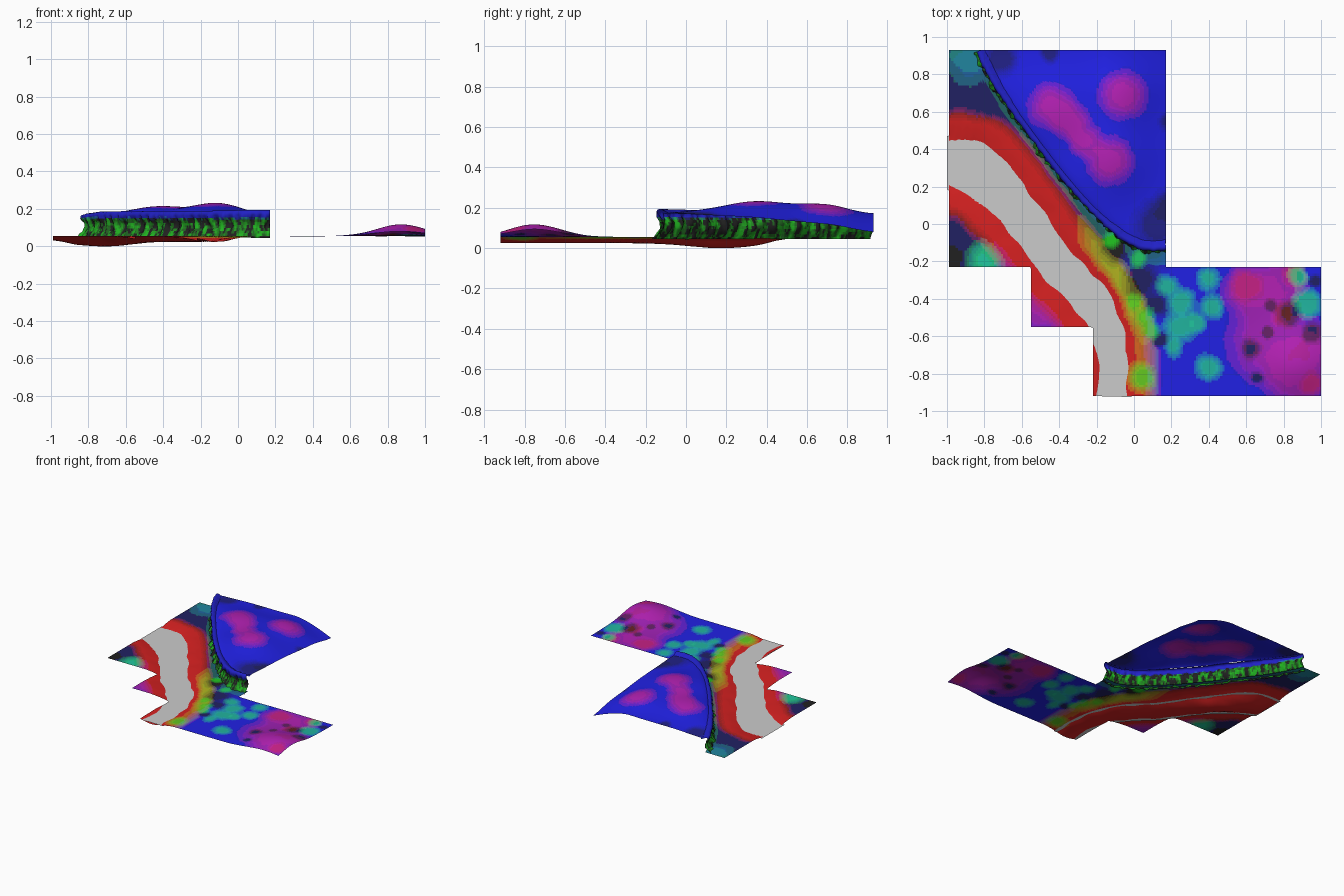
import bpy, math
from mathutils import Vector, noise

if "Cube" in bpy.data.objects:
    bpy.data.objects.remove(bpy.data.objects["Cube"])

# ---------- helpers ----------
def ss(a, b, t):
    t = max(0.0, min(1.0, (t - a) / (b - a)))
    return t * t * (3 - 2 * t)

def mix(a, b, t):
    return tuple(p + (q - p) * t for p, q in zip(a, b))

def gauss(x, y, cx, cy, s):
    return math.exp(-0.5 * ((x - cx) ** 2 + (y - cy) ** 2) / s ** 2)

def n3(x, y, z=0.0):
    return noise.noise(Vector((x, y, z)))

def spline(pts, steps):
    """Smooth curve through control points of any dimension."""
    out = []
    ext = [pts[0]] + pts + [pts[-1]]
    for i in range(len(pts) - 1):
        p0, p1, p2, p3 = ext[i:i + 4]
        for k in range(steps):
            t = k / steps
            out.append(tuple(0.5 * (2 * b + (c - a) * t + (2 * a - 5 * b + 4 * c - d) * t * t
                                    + (3 * b - a - 3 * c + d) * t ** 3)
                             for a, b, c, d in zip(p0, p1, p2, p3)))
    return out + [pts[-1]]

def side(path, i):
    """Unit vector pointing to the right of travel."""
    a, b = path[max(i - 1, 0)], path[min(i + 1, len(path) - 1)]
    dx, dy = b[0] - a[0], b[1] - a[1]
    d = math.hypot(dx, dy)
    return dy / d, -dx / d

mats = {}
def material(c):
    key = tuple(round(max(0, min(1, v)) * 9) for v in c)
    if key not in mats:
        m = bpy.data.materials.new("paint_%d_%d_%d" % key)
        m.diffuse_color = tuple(0.015 + 0.985 * k / 9 for k in key) + (1,)
        m.use_nodes = True
        m.node_tree.nodes["Principled BSDF"].inputs["Base Color"].default_value = m.diffuse_color
        mats[key] = m
    return mats[key]

def surface(name, patches, paint=None):
    """Smooth sheet from (nu, nv, f(i, j)) patches, painted per face."""
    verts, faces = [], []
    for nu, nv, f in patches:
        o = len(verts)
        verts += [f(i, j) for i in range(nu + 1) for j in range(nv + 1)]
        for i in range(nu):
            for j in range(nv):
                a = o + i * (nv + 1) + j
                faces.append((a, a + nv + 1, a + nv + 2, a + 1))
    me = bpy.data.meshes.new(name)
    me.from_pydata(verts, [], faces)
    slots = {}
    for p in me.polygons:
        p.use_smooth = True
        if paint:
            m = material(paint(*p.center))
            if m.name not in slots:
                slots[m.name] = len(me.materials)
                me.materials.append(m)
            p.material_index = slots[m.name]
    ob = bpy.data.objects.new(name, me)
    bpy.context.collection.objects.link(ob)
    return ob

def patch(x0, x1, ylo, yhi, nu, nv, height):
    def f(i, j):
        x = x0 + (x1 - x0) * i / nu
        a, b = ylo(x), yhi(x)
        y = a + (b - a) * j / nv
        return x, y, height(x, y)
    return nu, nv, f

def spots(c, x, y, colour, pts, strength=1.0):
    for cx, cy, r in pts:
        d = math.hypot(x - cx, y - cy) + 0.015 * n3(x * 14, y * 14, cx)
        c = mix(c, colour, strength * (1 - ss(r * 0.35, r * 1.2, d)))
    return c

BLUE, RED, GREEN = (0, 0, .75), (.72, 0, 0), (0, .7, .03)
TEAL, PINK, BLACK = (0, .55, .28), (.5, 0, .36), (0, 0, .01)
OLIVE = (.4, .42, 0)

# ---------- guide lines ----------
river = spline([(-1.08, .34, .1), (-.86, .3, .14), (-.7, .16, .115), (-.55, -.02, .1),
                (-.41, -.22, .1), (-.26, -.37, .1), (-.15, -.55, .085),
                (-.115, -.75, .08), (-.12, -.925, .082)], 8)
cliff = spline([(-.82, .93), (-.79, .86), (-.7, .7), (-.57, .52), (-.42, .32),
                (-.27, .14), (-.13, 0), (-.01, -.09), (.08, -.12), (.17, -.115)], 26)
WATER, FLAT = .037, .054

def cliff_y(x):
    if x < cliff[0][0]:
        return .93
    for a, b in zip(cliff, cliff[1:]):
        if a[0] <= x <= b[0] and b[0] > a[0]:
            return a[1] + (b[1] - a[1]) * (x - a[0]) / (b[0] - a[0])
    return cliff[-1][1]

def bank(x, y):
    """Distance past the shoreline, and the half width there."""
    d, w = min((math.hypot(x - a, y - b), w) for a, b, w in river)
    return d - w + .016 * n3(x * 9, y * 9), w

# ---------- low ground with river bed and hill ----------
def ground_z(x, y):
    e, w = bank(x, y)
    if e > 0:
        z = WATER + (FLAT - WATER) * math.sin(math.pi / 2 * min(1, e / .13))
    else:
        deep = (.013 + .025 * gauss(x, y, -.72, .17, .2)) * (.3 + .7 * ss(-1, -.85, x))
        z = WATER - deep * (1 - max(0, 1 + e / w) ** 2)
    z += .063 * gauss(x, y, .87, -.75, .13)
    return max(0, z + .002 * n3(x * 6, y * 6, 3) * ss(.1, .4, x))

def ground_paint(x, y, z):
    c = BLUE
    e, w = bank(x, y)
    if x < .2:
        gap = cliff_y(x) - y
        if x < -.75 or gap < .5:
            c = mix(c, BLACK, .9 * ss(-.35, .1, y - .4 * x + .1) * (1 - ss(.12, .2, x)))
        c = mix(c, (0, .2, .2), .8 * (1 - ss(.03, .15, gap)))
    c = spots(c, x, y, (0, .2, .35), [(-.88, .85, .13)], .8)
    c = spots(c, x, y, TEAL, [(.25, -.42, .09), (.25, -.55, .1), (.17, -.33, .07), (.21, -.66, .06),
                              (.4, -.77, .08), (.4, -.29, .07), (.42, -.44, .07), (.33, -.53, .06)], .8)
    c = spots(c, x, y, PINK, [(.75, -.62, .27), (.62, -.36, .16), (.87, -.8, .2), (.95, -.65, .12),
                              (.78, -.33, .16), (-.5, -.48, .1)], .75)
    c = spots(c, x, y, (.65, 0, .12), [(.6, -.33, .1), (.86, -.27, .07), (.8, -.48, .07), (.95, -.85, .07)], .75)
    c = spots(c, x, y, TEAL, [(.88, -.28, .06), (.92, -.43, .09)], .9)
    c = spots(c, x, y, BLACK, [(.63, -.67, .065), (.73, -.44, .04), (.71, -.58, .035), (.66, -.82, .04),
                               (.83, -.48, .08), (.95, -.58, .07), (.97, -.3, .04), (-.99, -.18, .09)], .85)
    c = spots(c, x, y, TEAL, [(-.79, -.19, .11)], 1)
    # wet shore: red band, olive and green towards the east bank
    c = mix(c, RED, 1 - ss(.07, .19, e))
    if x > -.45 and y < .05 and e > 0 and x > -.2 - y * .6 - .3:
        east = ss(-.35, -.15, x)
        c = mix(c, OLIVE, east * ss(.02, .08, e) * (1 - ss(.12, .2, e)) * (1 - .7 * ss(-.45, -.7, y)))
    c = spots(c, x, y, BLACK, [(.04, -.31, .11), (.12, -.43, .08), (.14, -.62, .05), (-.1, -.13, .09)], .85)
    return spots(c, x, y, GREEN, [(.06, -.5, .06), (.09, -.57, .05), (.0, -.42, .05), (.04, -.82, .09),
                                  (-.12, -.08, .05), (.02, -.19, .05)], .75)

def const(v):
    return lambda x: v

surface("low_ground", [
    patch(-.99, .17, const(-.23), cliff_y, 96, 80, ground_z),
    patch(-.55, -.22, const(-.55), const(-.23), 28, 28, ground_z),
    patch(-.22, 1, const(-.92), const(-.23), 104, 58, ground_z)], ground_paint)

# ---------- river water ----------
def water_point(i, j):
    x, y, w = river[i]
    sx, sy = side(river, i)
    o = (w + .025) * (1 - 2 * j)
    x, y = x + sx * o, y + sy * o
    return max(x, -.22 if y < -.55 else -1), max(y, -.925), WATER

surface("river_water", [(len(river) - 1, 1, water_point)])

# ---------- rocky cliff wall with rolled rim ----------
profile = spline([(.04, .045), (.024, .068), (.008, .095), (.006, .125), (.02, .15),
                  (.024, .175), (.008, .187), (-.012, .178), (-.035, .165)], 2)

def cliff_point(i, j):
    x, y = cliff[i]
    o, z = profile[j]
    sx, sy = side(cliff, i)
    rock = 1 - .75 * ss(.15, .17, z) if j < 11 else .2
    o += rock * (.02 * n3(x * 32, y * 32, z * 14) + .009 * n3(x * 70, y * 70, z * 60))
    z = .045 + (z - .045) * (.87 + .13 * ss(0, 60, i) + .05 * ss(90, 220, i)) + .003 * n3(x * 9, y * 9, 5)
    return min(.17, x + sx * o), min(.93, y + sy * o), z

def cliff_paint(x, y, z):
    streak = ss(-.3, .35, n3(x * 32, y * 32, z * 14) + .5 * n3(x * 60, y * 60, z * 40))
    c = mix((0, .03, .01), (.02, .42, .03), streak)
    return mix(c, (0, 0, .6), ss(.142, .16, z + .006 * n3(x * 40, y * 40)))

surface("cliff_wall", [(len(cliff) - 1, len(profile) - 1, cliff_point)], cliff_paint)

# ---------- high plateau ----------
def plateau_z(x, y):
    z = .183 + .05 * gauss(x, y, -.1, .35, .15) + .03 * gauss(x, y, -.42, .6, .12)
    z += .036 * gauss(x, y, -.06, .68, .12)
    edge = max(0, min(1, (x + .15) / .32)) ** 1.5
    z -= edge * (.005 + .085 * max(0, (y + .1) / 1.03))
    z -= .014 * ss(.7, .93, y) + .008 * (1 - ss(-.8, -.5, x))
    return z - .014 * math.exp(-max(0, y - cliff_y(x)) / .03)

def plateau_paint(x, y, z):
    c = spots(BLUE, x, y, BLACK, [(.13, .0, .14), (-.72, .88, .1), (.19, .1, .1), (.19, .55, .06),
                                  (-.45, .92, .06)], .75)
    return spots(c, x, y, PINK, [(-.44, .63, .13), (-.34, .55, .11), (-.26, .45, .1),
                                 (-.13, .34, .14), (-.06, .69, .14)], .8)

surface("high_plateau", [patch(-.8, .17, lambda x: min(.925, cliff_y(x) + .012), const(.93),
                               84, 80, plateau_z)], plateau_paint)
